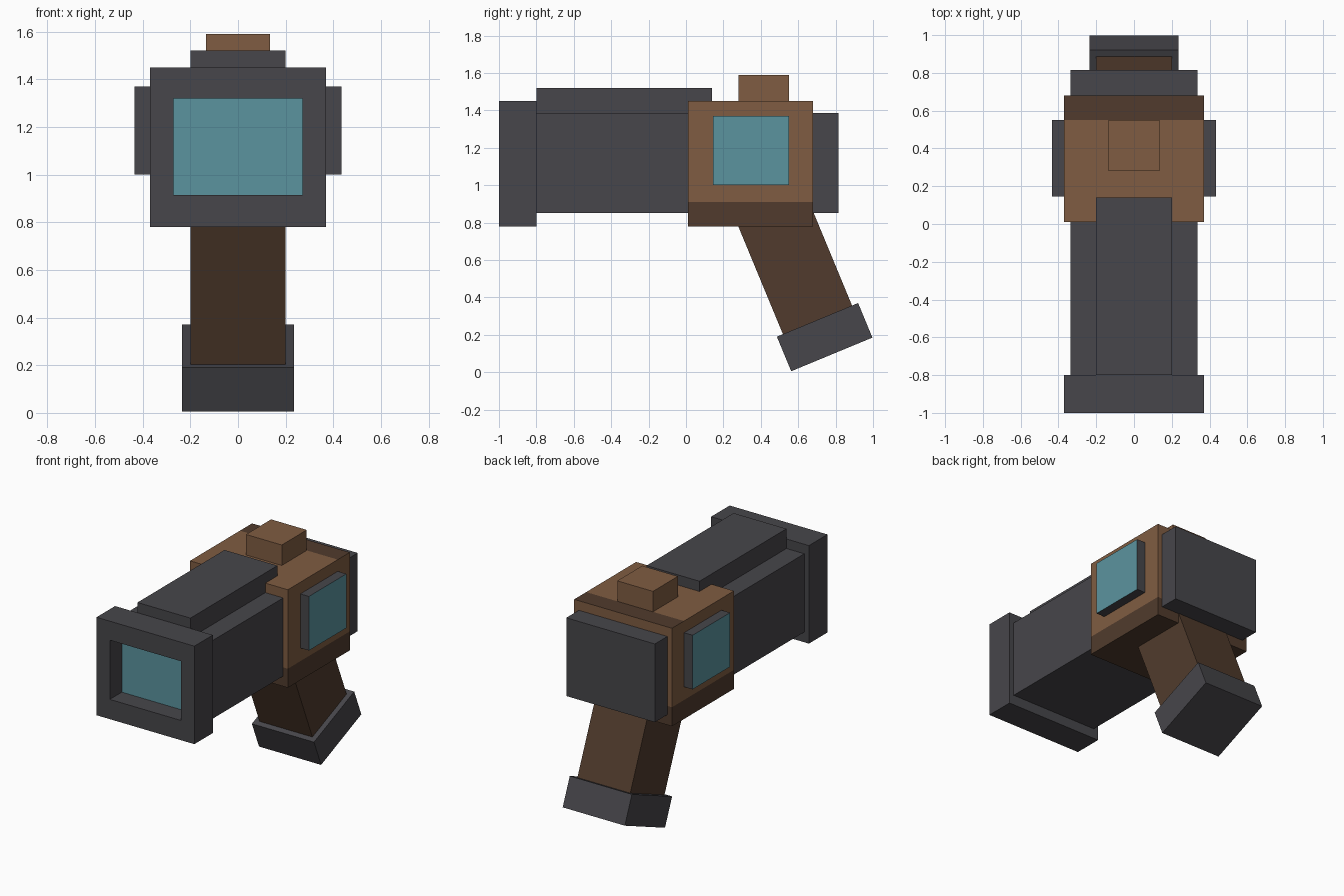
import bpy, bmesh, math
from mathutils import Vector, Matrix

cube = bpy.data.objects.get("Cube")
if cube:
    bpy.data.objects.remove(cube, do_unlink=True)


def material(name, rgb):
    m = bpy.data.materials.new(name)
    m.use_nodes = True
    m.diffuse_color = (*rgb, 1)
    m.node_tree.nodes["Principled BSDF"].inputs["Base Color"].default_value = (*rgb, 1)
    return m


GREY = material("dark grey metal", (0.063, 0.061, 0.069))
TEAL = material("teal glass", (0.105, 0.295, 0.345))
BROWN = material("light brown", (0.215, 0.108, 0.054))
DARK = material("dark brown", (0.082, 0.044, 0.026))


def box(name, lo, hi, mats, edit=None, matrix=None):
    """Box between two corners, optionally edited and then placed by a matrix."""
    lo, hi = Vector(lo), Vector(hi)
    bm = bmesh.new()
    bmesh.ops.create_cube(bm, size=1)
    bmesh.ops.scale(bm, vec=hi - lo, verts=bm.verts)
    bmesh.ops.translate(bm, vec=(lo + hi) / 2, verts=bm.verts)
    bm.normal_update()
    if edit:
        edit(bm)
    if matrix:
        bm.transform(matrix)
    mesh = bpy.data.meshes.new(name)
    bm.to_mesh(mesh)
    bm.free()
    for m in mats:
        mesh.materials.append(m)
    ob = bpy.data.objects.new(name, mesh)
    bpy.context.collection.objects.link(ob)
    return ob


def sunken_window(bm):
    """Recess a glass pane into the front face."""
    pane = min(bm.faces, key=lambda f: f.normal.y)
    mid = pane.calc_center_median().z
    bmesh.ops.inset_region(bm, faces=[pane], thickness=0.1)
    for v in pane.verts:
        v.co.x = math.copysign(0.27, v.co.x)
        v.co.z = 1.32 if v.co.z > mid else 0.915
    bmesh.ops.inset_region(bm, faces=[pane], thickness=0, depth=-0.13)
    pane.material_index = 1


def two_tone(bm):
    """Dark skirt around the bottom and dark strip along the rear of the top."""
    for co, no in (((0, 0, 0.91), (0, 0, 1)), ((0, 0.55, 0), (0, 1, 0))):
        bmesh.ops.bisect_plane(bm, geom=bm.verts[:] + bm.edges[:] + bm.faces[:],
                               plane_co=co, plane_no=no)
    bm.normal_update()
    for f in bm.faces:
        c = f.calc_center_median()
        f.material_index = int(c.z < 0.91 or (f.normal.z > 0.5 and c.y > 0.55))


# Barrel assembly
box("muzzle", (-0.37, -1, 0.78), (0.37, -0.8, 1.45), [GREY, TEAL], sunken_window)
box("barrel", (-0.335, -0.8, 0.85), (0.335, 0.05, 1.385), [GREY])
box("top_rail", (-0.2, -0.8, 1.3), (0.2, 0.14, 1.52), [GREY])

# Body with rear plate and top knob
box("body", (-0.37, 0.01, 0.78), (0.37, 0.68, 1.45), [BROWN, DARK], two_tone)
box("rear_plate", (-0.335, 0.66, 0.85), (0.335, 0.815, 1.385), [GREY])
box("top_knob", (-0.135, 0.28, 1.4), (0.135, 0.55, 1.59), [BROWN])

# Side windows with glass on the outer face
for side, name in ((1, "left_window"), (-1, "right_window")):
    def glaze(bm):
        max(bm.faces, key=lambda f: f.normal.x * side).material_index = 1
    xs = sorted((side * 0.35, side * 0.435))
    box(name, (xs[0], 0.145, 1.0), (xs[1], 0.55, 1.37), [GREY, TEAL], glaze)

# Raked grip and its end cap, sharing one tilted frame
tilt = Matrix.Translation((0, 0.703, 0.28)) @ Matrix.Rotation(math.radians(22.5), 4, "X")
box("grip", (-0.2, -0.2, -0.02), (0.2, 0.2, 0.7), [DARK], matrix=tilt)
box("grip_cap", (-0.235, -0.235, -0.2), (0.235, 0.235, 0), [GREY], matrix=tilt)
